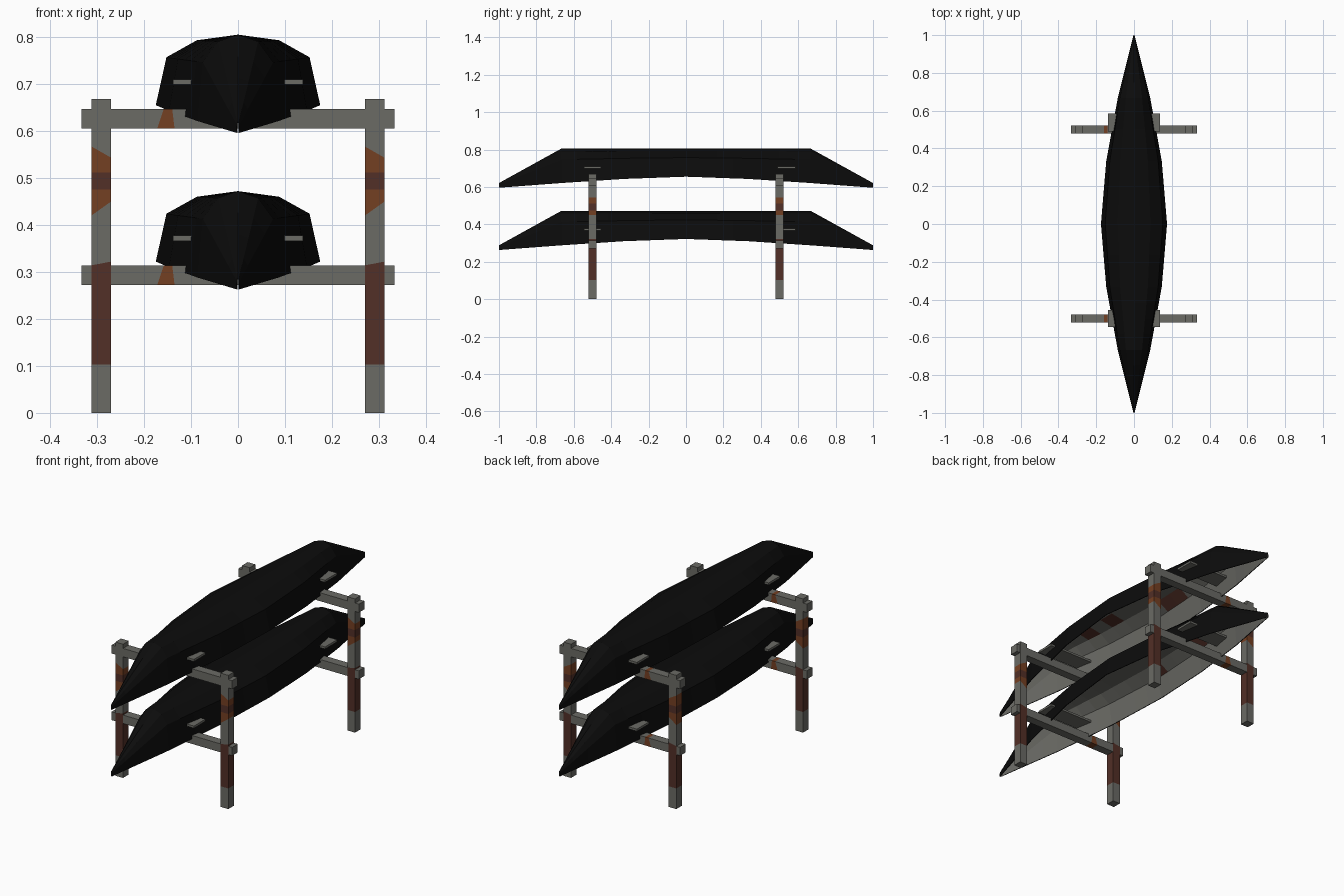
import bpy, bmesh, random

if "Cube" in bpy.data.objects:
    bpy.data.objects.remove(bpy.data.objects["Cube"])

random.seed(4)


def mat(name, rgb):
    m = bpy.data.materials.new(name)
    m.diffuse_color = (*rgb, 1)
    m.use_nodes = True
    m.node_tree.nodes["Principled BSDF"].inputs["Base Color"].default_value = m.diffuse_color
    return m


GREY = mat("weathered_grey", (0.145, 0.145, 0.13))
BLACK = mat("tar_black", (0.0035, 0.0035, 0.0035))
DARK = mat("dark_rust", (0.085, 0.029, 0.02))
RUST = mat("orange_rust", (0.175, 0.05, 0.016))


def finish(name, bm, mats):
    bmesh.ops.recalc_face_normals(bm, faces=bm.faces)
    me = bpy.data.meshes.new(name)
    bm.to_mesh(me)
    bm.free()
    for m in mats:
        me.materials.append(m)
    ob = bpy.data.objects.new(name, me)
    bpy.context.collection.objects.link(ob)
    return ob


def loft(name, rings, colours, mats):
    """Bar made of four-corner rings; one colour index per segment."""
    bm = bmesh.new()
    vs = [[bm.verts.new(p) for p in r] for r in rings]
    for i, c in enumerate(colours):
        for k in range(4):
            j = (k + 1) % 4
            f = bm.faces.new((vs[i][k], vs[i][j], vs[i + 1][j], vs[i + 1][k]))
            f.material_index = c
    bm.faces.new(vs[0]).material_index = colours[0]
    bm.faces.new(vs[-1]).material_index = colours[-1]
    return finish(name, bm, mats)


def lerp(y, table):
    for (a, p), (b, q) in zip(table, table[1:]):
        if y <= b + 1e-6:
            return p + (q - p) * (y - a) / (b - a)
    return table[-1][1]


WIDTH = [(0, .175), (.333, .147), (.667, .086), (1, .003)]
RIM = [(0, .655), (.333, .643), (.667, .621), (1, .596)]
TOP = [(0, .805), (.667, .805), (1, .621)]
# half section from rim to keel: width fraction, height fraction
HALF = [(1, 0), (.87, .68), (.5, .92), (0, 1)]
SECTION = HALF + [(-x, z) for x, z in reversed(HALF[:-1])]


def hull(name, dz):
    bm = bmesh.new()
    n = 24
    outer, inner = [], []
    for i in range(n + 1):
        y = -1 + 2 * i / n
        w, g, t = (lerp(abs(y), tb) for tb in (WIDTH, RIM, TOP))
        s = max(.3, (w - .004) / w)
        outer.append([bm.verts.new((x * w, y, g + z * (t - g) + dz)) for x, z in SECTION])
        inner.append([bm.verts.new((x * w * s, y, g + z * (t - g) * .97 + dz)) for x, z in SECTION])
    m = len(SECTION)
    for i in range(n):
        y = -1 + 2 * (i + .5) / n
        for k in range(m - 1):
            bm.faces.new((outer[i][k], outer[i][k + 1], outer[i + 1][k + 1], outer[i + 1][k])).material_index = 1
            f = bm.faces.new((inner[i][k], inner[i + 1][k], inner[i + 1][k + 1], inner[i][k + 1]))
            # scattered rust inside the middle of the boat
            if abs(y) < .6 and k in (1, 2, 3, 4) and random.random() < .14:
                f.material_index = 2
        for k in (0, m - 1):  # rim
            bm.faces.new((outer[i][k], outer[i + 1][k], inner[i + 1][k], inner[i][k])).material_index = 1
    for i in (0, n):  # stem ends
        for k in range(m - 1):
            bm.faces.new((outer[i][k], outer[i][k + 1], inner[i][k + 1], inner[i][k])).material_index = 1
    finish(name, bm, [GREY, BLACK, DARK])


def thwart(name, y0, y1, dz):
    rings = [[(x, y0, .699 + dz), (x, y1, .699 + dz), (x, y1, .71 + dz), (x, y0, .71 + dz)]
             for x in (-.138, .138)]
    loft(name, rings, [0], [GREY])


def crossbar(name, y, z0, z1):
    h = .0218
    # (x at bottom, x at top) of each cut
    cuts = [(-.333, -.333), (-.172, -.158), (-.135, -.14), (.333, .333)]
    rings = [[(b, y - h, z0), (b, y + h, z0), (t, y + h, z1), (t, y - h, z1)] for b, t in cuts]
    loft(name, rings, [0, 1, 0], [GREY, RUST])


def post(name, x, y):
    h, r = .0222, .021
    # (height, slope across x) of each colour change
    cuts = [(0, 0), (.103, 0), (.318, .004), (.435, .015), (.475, 0), (.512, 0), (.555, -.012), (.668, 0)]
    rings = [[(x - r, y - h, z - s), (x + r, y - h, z + s), (x + r, y + h, z + s), (x - r, y + h, z - s)]
             for z, s in cuts]
    loft(name, rings, [0, 1, 0, 2, 1, 2, 0], [GREY, DARK, RUST])


# rack
for yn, y in (("front", -.5), ("back", .5)):
    for xn, x in (("left", -.291), ("right", .291)):
        post(f"{yn}_{xn}_post", x, y)
    for zn, z in (("lower", .272), ("upper", .605)):
        crossbar(f"{yn}_{zn}_crossbar", y, z, z + .042)

# two upturned boats with plank seats poking through the sides
for zn, dz in (("lower", -.333), ("upper", 0)):
    hull(f"{zn}_boat_hull", dz)
    thwart(f"{zn}_boat_front_seat", -.545, -.455, dz)
    thwart(f"{zn}_boat_back_seat", .49, .585, dz)
